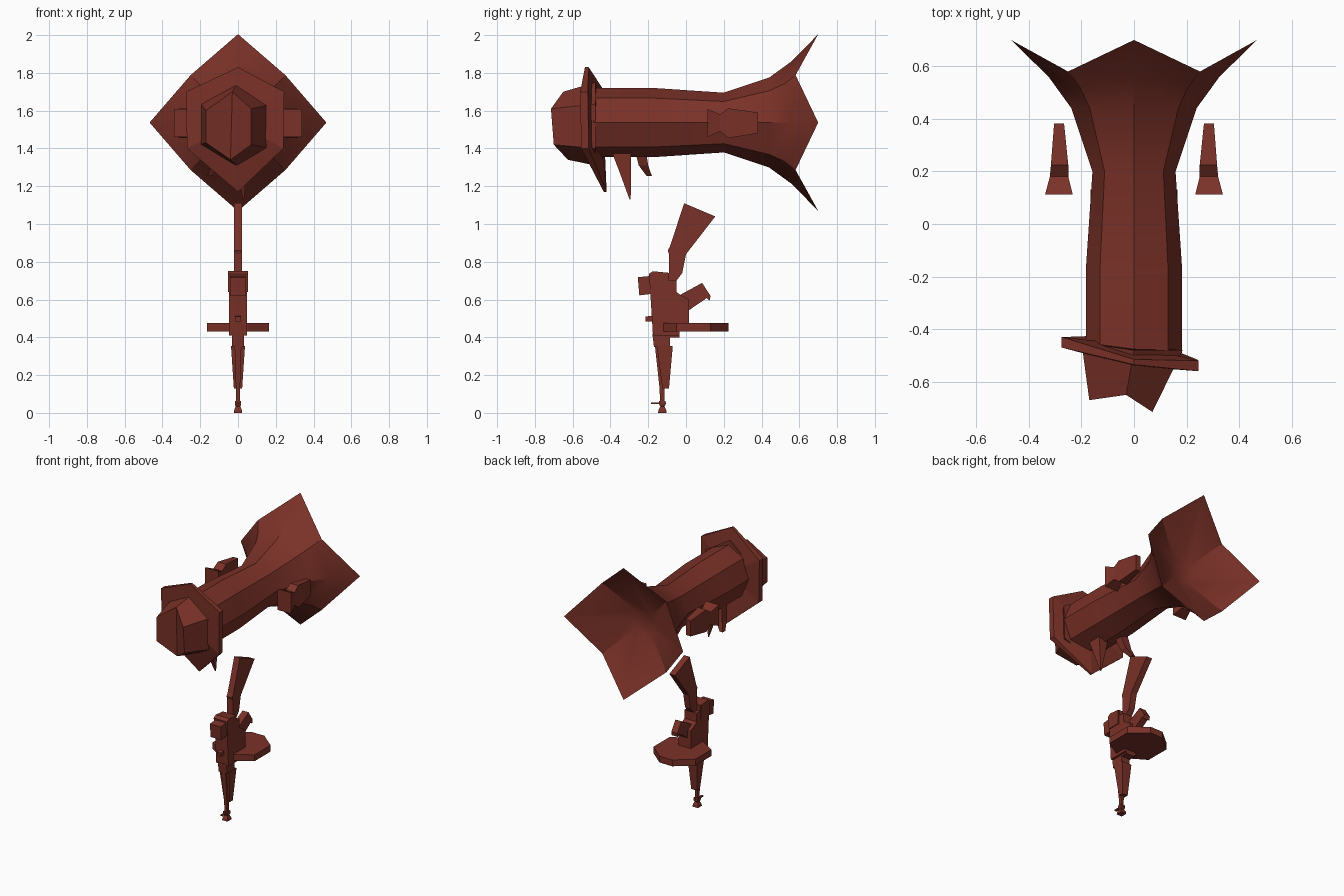
import bpy, bmesh, math

mat = bpy.data.materials.new("dark_red_brown")
mat.diffuse_color = (0.195, 0.031, 0.021, 1)
CZ = 1.537  # height of the horn axis


def loft(name, rings, smooth=False, caps=True):
    """Join equal-length rings of 3D points into one closed solid."""
    bm = bmesh.new()
    rows = [[bm.verts.new(p) for p in r] for r in rings]
    n = len(rows[0])
    for a, b in zip(rows, rows[1:]):
        for i in range(n):
            bm.faces.new((a[i], a[(i + 1) % n], b[(i + 1) % n], b[i]))
    if caps:
        bm.faces.new(rows[0])
        bm.faces.new(rows[-1])
    bmesh.ops.recalc_face_normals(bm, faces=bm.faces[:])
    me = bpy.data.meshes.new(name)
    bm.to_mesh(me)
    bm.free()
    me.materials.append(mat)
    ob = bpy.data.objects.new(name, me)
    bpy.context.collection.objects.link(ob)
    if smooth:
        bpy.ops.object.select_all(action='DESELECT')
        ob.select_set(True)
        bpy.context.view_layer.objects.active = ob
        bpy.ops.object.shade_smooth_by_angle(angle=math.radians(30))
    return ob


def slab(name, yz, half):
    """Side profile in y, z extruded across x."""
    return loft(name, [[(s * half, y, z) for y, z in yz] for s in (-1, 1)])


def tower(name, levels):
    """Stack of rectangles: z, y0, y1, half width."""
    return loft(name, [[(-h, a, z), (h, a, z), (h, b, z), (-h, b, z)]
                       for z, a, b, h in levels])


def octagon(y_axis, r_axis, y_diag=None, r_diag=None):
    """Ring with points on the axes and on the diagonals."""
    y_diag = y_axis if y_diag is None else y_diag
    r_diag = r_axis if r_diag is None else r_diag
    out = []
    for i in range(8):
        a = i * math.pi / 4
        y, r = (y_diag, r_diag) if i % 2 else (y_axis, r_axis)
        out.append((r * math.cos(a), y, CZ + r * math.sin(a)))
    return out


# Octagonal horn body flaring to a diamond mouth, then back into the hollow
loft("horn_body", [
    octagon(-0.49, 0.183), octagon(-0.17, 0.183), octagon(0.2, 0.158),
    octagon(0.44, 0.238), octagon(0.56, 0.325, 0.52, 0.29),
    octagon(0.70, 0.468, 0.58, 0.355), octagon(0.47, 0.085)], smooth=True)

# Tilted six-sided collar with its lowest corner swept back
collar = [(0, -0.535, 1.83), (0.245, -0.56, 1.70), (0.24, -0.555, 1.40),
          (0, -0.435, 1.17), (-0.27, -0.47, 1.40), (-0.275, -0.47, 1.70)]
depth = [0.02, 0.04, 0.04, 0.015, 0.04, 0.04]
hub = [(-0.01, -0.54, CZ)]
loft("collar", [hub * 6, collar,
                [(x, y + d, z) for (x, y, z), d in zip(collar, depth)],
                [(-0.01, -0.46, CZ)] * 6], caps=False)

# Crooked six-sided nose with a folded front
base = [(0, -0.48, 1.75), (0.185, -0.48, 1.635), (0.18, -0.48, 1.40),
        (-0.01, -0.48, 1.31), (-0.2, -0.45, 1.42), (-0.2, -0.45, 1.64)]
tip = [(-0.03, -0.65, 1.70), (0.07, -0.715, 1.61), (0.07, -0.70, 1.42),
       (-0.04, -0.625, 1.34), (-0.17, -0.67, 1.43), (-0.17, -0.67, 1.60)]
nose = loft("nose", [base, tip])
bm = bmesh.new()
bm.from_mesh(nose.data)
bm.verts.ensure_lookup_table()
bmesh.ops.connect_verts(bm, verts=[bm.verts[6], bm.verts[9]])
bm.to_mesh(nose.data)
bm.free()

# Waisted side blocks
for s, side in ((-1, "left"), (1, "right")):
    loft("side_block_" + side, [
        [(s * a, y, c), (s * b, y, c), (s * b, y, d), (s * a, y, d)]
        for y, a, b, c, d in ((0.113, 0.233, 0.338, 1.46, 1.61),
                              (0.18, 0.25, 0.32, 1.49, 1.58),
                              (0.225, 0.25, 0.316, 1.455, 1.612),
                              (0.382, 0.266, 0.304, 1.48, 1.59))])


# Fangs hanging under the body: rings of centre x, y, z, half x, half y
def fang(name, steps):
    loft(name, [[(x - h, y - k, z), (x + h, y - k, z), (x + h, y + k, z),
                 (x - h, y + k, z)] for x, y, z, h, k in steps])


fang("long_fang", [(0.01, -0.345, 1.40, 0.04, 0.055), (0.02, -0.32, 1.27, 0.022, 0.03),
                   (0.03, -0.296, 1.13, 0.003, 0.003)])
fang("short_fang", [(-0.09, -0.25, 1.43, 0.035, 0.03), (-0.12, -0.225, 1.31, 0.025, 0.025),
                    (-0.15, -0.195, 1.255, 0.012, 0.014)])

# Rifle standing on its muzzle
slab("stock", [(-0.01, 1.11), (0.155, 1.04), (0.0, 0.84), (-0.02, 0.74),
               (-0.05, 0.70), (-0.09, 0.70), (-0.09, 0.84), (-0.097, 0.86),
               (-0.085, 0.88)], 0.022)
slab("receiver", [(-0.195, 0.735), (-0.175, 0.75), (-0.09, 0.74), (-0.09, 0.70),
                  (-0.05, 0.70), (-0.05, 0.64), (-0.03, 0.625), (0.015, 0.60),
                  (0.015, 0.47), (-0.035, 0.47), (-0.035, 0.41), (-0.175, 0.41)], 0.048)
slab("receiver_base", [(-0.178, 0.42), (-0.035, 0.42), (-0.035, 0.40),
                       (-0.085, 0.40), (-0.085, 0.35), (-0.17, 0.35)], 0.033)
slab("grip", [(-0.04, 0.62), (0.085, 0.688), (0.13, 0.62), (0.125, 0.593),
              (0.11, 0.608), (0.01, 0.54)], 0.024)
slab("scope", [(-0.255, 0.718), (-0.19, 0.725), (-0.185, 0.63), (-0.247, 0.622)], 0.042)
slab("receiver_collar", [(-0.197, 0.735), (-0.175, 0.75), (-0.095, 0.742),
                         (-0.095, 0.64), (-0.188, 0.64)], 0.053)
slab("charging_knob", [(-0.215, 0.485), (-0.215, 0.51), (-0.175, 0.515),
                       (-0.175, 0.485)], 0.015)

# Flat elongated eight-sided magazine
plan = [(0.05, -0.12), (0.165, -0.05), (0.165, 0.13), (0.05, 0.225)]
plan += [(-x, y) for x, y in reversed(plan)]
loft("magazine", [[(x, y, z) for x, y in plan] for z in (0.43, 0.475)])

# Fore-end, barrel, muzzle and sight
tower("fore_end", [(0.13, -0.125, -0.09, 0.022), (0.355, -0.155, -0.07, 0.037)])
tower("barrel", [(0.04, -0.137, -0.115, 0.009), (0.13, -0.14, -0.115, 0.011),
                 (0.36, -0.165, -0.125, 0.018)])
tower("muzzle", [(0, -0.148, -0.103, 0.021), (0.015, -0.146, -0.105, 0.02),
                 (0.035, -0.136, -0.114, 0.012), (0.045, -0.142, -0.108, 0.017),
                 (0.062, -0.142, -0.108, 0.017)])
tower("front_sight", [(0.048, -0.185, -0.105, 0.008), (0.056, -0.185, -0.105, 0.008)])
